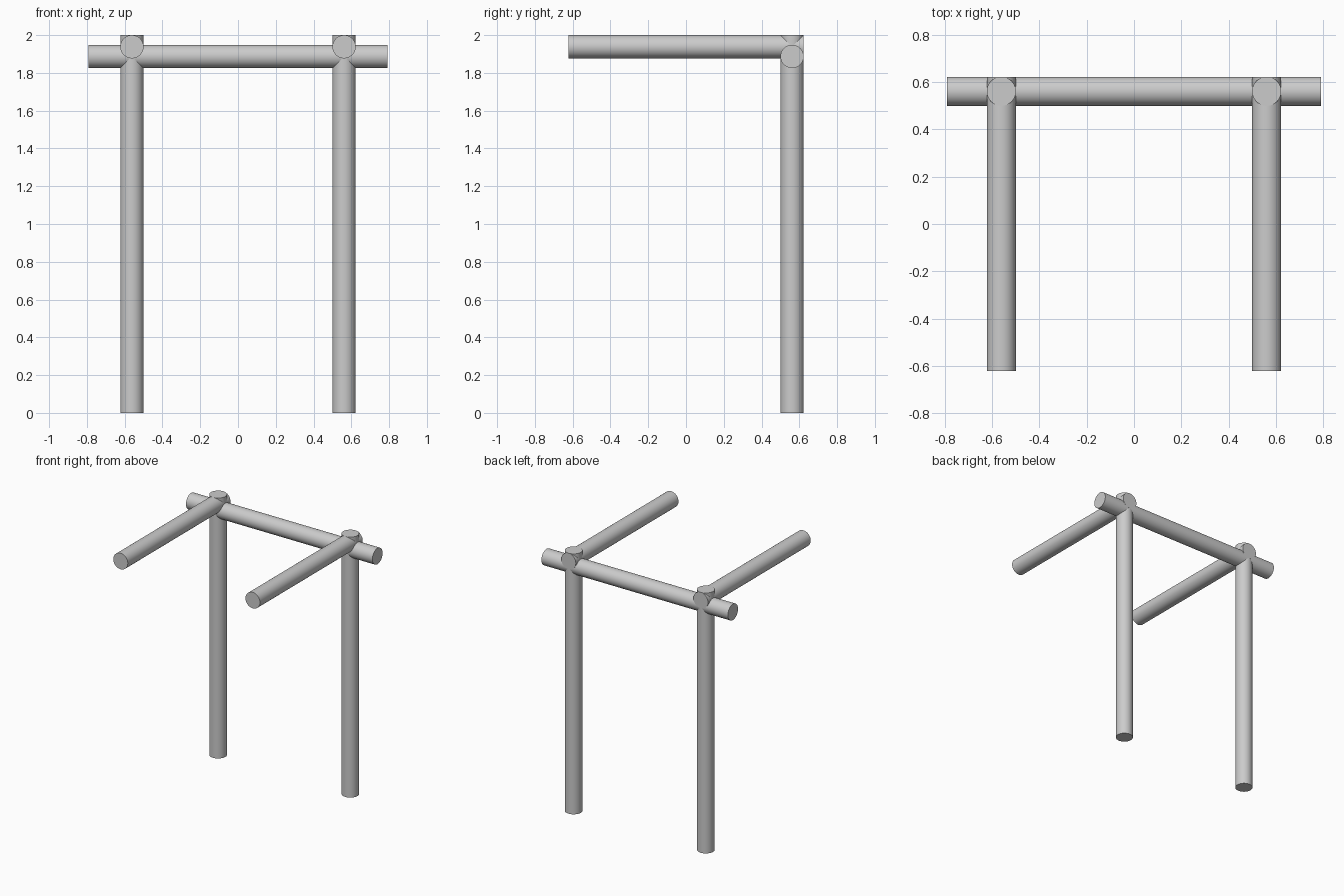
import bpy
from math import pi, radians

if "Cube" in bpy.data.objects:
    bpy.data.objects.remove(bpy.data.objects["Cube"])

R = 0.0615      # log radius
X = 0.5615      # post / rail offset from centre
Y = 0.5615      # back row position


def log(name, length, location, rotation=(0, 0, 0)):
    """Round log, lying along its local z axis."""
    bpy.ops.mesh.primitive_cylinder_add(vertices=64, radius=R, depth=length,
                                        location=location, rotation=rotation)
    ob = bpy.context.object
    ob.name = name
    bpy.ops.object.shade_smooth_by_angle(angle=radians(30))
    return ob


# Upright posts and the top rails running forward from them
for side, s in (("left", -1), ("right", 1)):
    log(f"{side}_post", 2.0, (s * X, Y, 1.0))
    log(f"{side}_top_rail", 1.246, (s * X, 0, 2.0 - R), (pi / 2, 0, 0))

# Cross beam joining the posts, set slightly lower than the rails
log("cross_beam", 1.584, (0, Y, 1.887), (0, pi / 2, 0))
